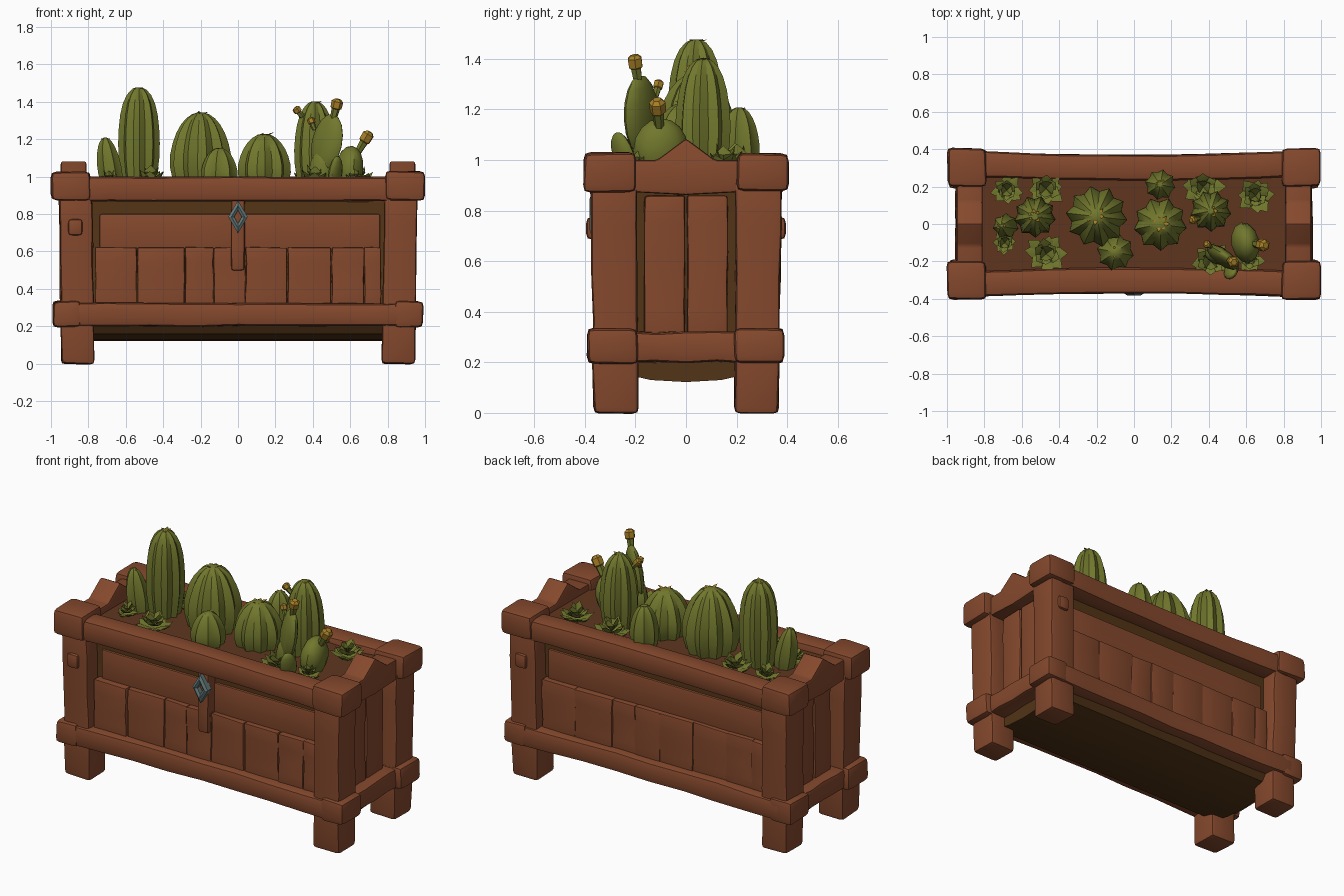
import bpy, bmesh, math, random
from mathutils import Vector, Matrix

if "Cube" in bpy.data.objects:
    bpy.data.objects.remove(bpy.data.objects["Cube"])
random.seed(4)

def material(name, col):
    m = bpy.data.materials.new(name)
    m.diffuse_color = (*col, 1)
    m.use_nodes = True
    m.node_tree.nodes["Principled BSDF"].inputs["Base Color"].default_value = m.diffuse_color
    return m

WOOD = material("red_brown_wood", (0.235, 0.066, 0.026))
DARK = material("dark_brown_wood", (0.085, 0.034, 0.008))
SOIL = material("brown_soil", (0.115, 0.036, 0.013))
GREEN = material("cactus_green", (0.165, 0.185, 0.026))
GOLD = material("flower_gold", (0.40, 0.22, 0.02))
METAL = material("grey_metal", (0.13, 0.20, 0.20))

def finish(bm, name, mats, angle=35):
    bmesh.ops.recalc_face_normals(bm, faces=bm.faces[:])
    me = bpy.data.meshes.new(name)
    bm.to_mesh(me)
    bm.free()
    for m in mats:
        me.materials.append(m)
    for p in me.polygons:
        p.use_smooth = True
    me.set_sharp_from_angle(angle=math.radians(angle))
    ob = bpy.data.objects.new(name, me)
    bpy.context.collection.objects.link(ob)
    return ob

def box(name, a, b, mat=WOOD, bevel=0.02, axis=0, cuts=0, warp=None, jitter=0.0):
    """Chiselled timber between two corners, optionally cut along one axis and warped."""
    a, b = Vector(a), Vector(b)
    bm = bmesh.new()
    bmesh.ops.create_cube(bm, size=1)
    for v in bm.verts:
        v.co = Vector((a[i] + (b[i] - a[i]) * (v.co[i] + 0.5)) for i in range(3))
    no = Vector((axis == 0, axis == 1, axis == 2))
    for k in range(1, cuts + 1):
        bmesh.ops.bisect_plane(bm, geom=bm.verts[:] + bm.edges[:] + bm.faces[:],
                               plane_co=a.lerp(b, k / (cuts + 1)), plane_no=no)
    for v in bm.verts:
        if warp:
            v.co = Vector(warp(v.co.copy()))
        v.co += Vector(random.uniform(-jitter, jitter) for _ in range(3))
    bmesh.ops.recalc_face_normals(bm, faces=bm.faces[:])
    if bevel:
        sharp = [e for e in bm.edges if e.calc_face_angle(0) > 0.6]
        bmesh.ops.bevel(bm, geom=sharp, offset=bevel, segments=2, profile=0.6, affect='EDGES')
    return finish(bm, name, [mat])

def extrude_x(name, prof, x0, x1, mat, bevel=0.0):
    """Closed y-z profile extruded along x."""
    bm = bmesh.new()
    f = bm.faces.new([bm.verts.new((x0, y, z)) for y, z in prof])
    r = bmesh.ops.extrude_face_region(bm, geom=[f])
    for v in r["geom"]:
        if isinstance(v, bmesh.types.BMVert):
            v.co.x = x1
    bmesh.ops.recalc_face_normals(bm, faces=bm.faces[:])
    if bevel:
        bmesh.ops.bevel(bm, geom=bm.edges[:], offset=bevel, segments=2, profile=0.6, affect='EDGES')
    return finish(bm, name, [mat])

# ---- planter body and soil
extrude_x("planter_body", [(-.275, .93), (-.275, .3), (-.31, .22), (-.27, .16), (-.14, .13), (0, .122),
                           (.14, .13), (.27, .16), (.31, .22), (.275, .3), (.275, .93)], -.85, .85, DARK)
box("soil", (-.84, -.27, .9), (.84, .27, .96), SOIL, 0, cuts=8, jitter=.006)

# ---- corner posts, corner blocks and pegs
for sx in (-1, 1):
    for sy in (-1, 1):
        box("corner_post", (sx * .77, sy * .19, 0), (sx * .945, sy * .365, .92), bevel=.022, axis=2, cuts=4,
            warp=lambda c: (c.x * (1 + .014 * c.z), c.y * (1 + .04 * c.z), c.z), jitter=.004)
        box("top_corner_block", (sx * .79, sy * .2, .875), (sx * .998, sy * .405, 1.028), bevel=.03, jitter=.005)
        box("bottom_corner_block", (sx * .84, sy * .19, .195), (sx * .99, sy * .39, .335), bevel=.028, jitter=.004)
    box("post_peg", (sx * .83, sx * .34, .685), (sx * .91, sx * .395, .775), bevel=.025)

# ---- long rails, bowed inward toward the middle
def bow(c):
    return (c.x, c.y - math.copysign(.022 * (1 - (c.x / .9) ** 2), c.y), c.z)
for sy, side in ((-1, "front"), (1, "back")):
    box(side + "_top_rail", (-.9, sy * .255, .868), (.9, sy * .392, 1.0), bevel=.035, cuts=7, warp=bow, jitter=.003)
    box(side + "_bottom_rail", (-.93, sy * .25, .2), (.93, sy * .39, .325), bevel=.032, cuts=7, warp=bow, jitter=.004)

# ---- end rails with the gabled top
gable = [(-.25, .875), (0, .862), (.25, .875), (.25, 1.0), (.115, 1.0), (0, 1.085), (-.115, 1.0), (-.25, 1.0)]
for sx, side in ((-1, "left"), (1, "right")):
    extrude_x(side + "_end_top_rail", gable, sx * .81, sx * .948, WOOD, .014)
    box(side + "_end_bottom_rail", (sx * .82, -.24, .2), (sx * .955, .24, .32), bevel=.028, axis=1, cuts=3, jitter=.005)
    # end boards
    for y0, y1 in ((-.165, -.004), (.004, .165)):
        box(side + "_end_board", (sx * .83, y0, .29), (sx * .885, y1, .86), bevel=.014, axis=2, cuts=4, jitter=.003)

# ---- lower planks and upper panels on front and back
edges = [-.765, -.54, -.285, -.13, .04, .265, .5, .675, .765]
for sy, side in ((-1, "front"), (1, "back")):
    for x0, x1 in zip(edges, edges[1:]):
        d = random.uniform(.312, .33)
        box(side + "_plank", (x0 * -sy + .002, sy * .25, .29), (x1 * -sy - .002, sy * d, .622), bevel=.008,
            axis=2, cuts=3, jitter=.0035)
for x0, x1 in ((-.74, -.035), (.035, .76)):
    box("front_upper_panel", (x0, -.26, .6), (x1, -.288, .80), bevel=.012, cuts=3)
box("back_upper_panel", (-.75, .26, .6), (.75, .288, .80), bevel=.012, cuts=5)
box("front_centre_post", (-.035, -.25, .5), (.035, -.345, .89), bevel=.015, axis=2, cuts=2, jitter=.003)

# ---- diamond-shaped metal latch
bm = bmesh.new()
loops = []
for w, h, y in ((.052, .088, -.335), (.052, .088, -.372), (.036, .06, -.382), (.02, .036, -.372), (.02, .036, -.335)):
    loops.append([bm.verts.new((w * math.cos(k * math.pi / 2), y, .785 + h * math.sin(k * math.pi / 2))) for k in range(4)])
for A, B in zip(loops, loops[1:] + loops[:1]):
    for k in range(4):
        bm.faces.new((A[k], A[k - 1], B[k - 1], B[k]))
finish(bm, "diamond_latch", [METAL], 20)

# ---- plants
def leaf(bm, base, ang, lift, length, width, mi=0):
    """Pointed fleshy leaf: a stretched six-point solid."""
    d = Vector((math.cos(ang) * math.cos(lift), math.sin(ang) * math.cos(lift), math.sin(lift)))
    s = Vector((-math.sin(ang), math.cos(ang), 0))
    n = d.cross(s)
    m = base + d * length * .6
    b, t = bm.verts.new(base), bm.verts.new(base + d * length + n * width * .15)
    ring = [bm.verts.new(m + o) for o in (s * width, n * width * .25, -s * width, -n * width * .35)]
    for k in range(4):
        for tip in (b, t):
            bm.faces.new((tip, ring[k - 1], ring[k])).material_index = mi

def cactus(name, x, y, z1, r, power=2.2, ribs=9, lean=(0, 0), z0=.93):
    """Ribbed cactus with a crown of small flower petals."""
    bm = bmesh.new()
    rings, n, h = [], ribs * 2, z1 - z0
    for t in (0, .15, .3, .45, .6, .73, .84, .92, .97, .995):
        rad = r * math.sqrt(1 - t ** power) * (.74 + .26 * math.sin(min(1, t / .45) * math.pi / 2))
        cx, cy = x + lean[0] * (t - .5), y + lean[1] * (t - .5)
        rings.append([bm.verts.new((cx + rad * q * math.cos(a), cy + rad * q * math.sin(a), z0 + h * t))
                      for k in range(n) for a in [k * 2 * math.pi / n + .2] for q in [1.02 if k % 2 else .84]])
    for A, B in zip(rings, rings[1:]):
        for k in range(n):
            bm.faces.new((A[k - 1], A[k], B[k], B[k - 1]))
    bm.faces.new(rings[-1])
    bm.faces.new(rings[0][::-1])
    top = Vector((x + lean[0] * .5, y + lean[1] * .5, z1 - .012))
    for k in range(7):
        leaf(bm, top, k * 2 * math.pi / 7, random.uniform(-.1, .35), r * random.uniform(.22, .4), .011, 1)
    finish(bm, name, [GREEN, GOLD], 30)

cactus("tall_column_cactus", -.53, .04, 1.48, .112, 5)
cactus("small_left_cactus", -.69, -.01, 1.21, .068, 3, 7, (-.04, 0))
cactus("large_round_cactus", -.20, .04, 1.345, .172, 2.6, 10)
cactus("small_round_cactus", -.10, -.15, 1.155, .105, 2.4, 8)
cactus("middle_round_cactus", .14, 0, 1.23, .15, 2.5, 9)
cactus("back_round_cactus", .14, .21, 1.21, .085, 3, 8)
cactus("right_column_cactus", .41, .07, 1.405, .112, 4, 9)

def pad(name, base, tip, r, flat, ang):
    """Prickly pear pad: an ellipsoid from base to tip, flattened across one direction."""
    base, tip = Vector(base), Vector(tip)
    up = (tip - base).normalized()
    w = Vector((math.cos(ang), math.sin(ang), 0))
    w = (w - up * w.dot(up)).normalized()
    n = up.cross(w)
    M = Matrix((w * r, n * flat, up * (tip - base).length / 2)).transposed()
    bm = bmesh.new()
    bmesh.ops.create_uvsphere(bm, u_segments=12, v_segments=8, radius=1)
    for v in bm.verts:
        v.co = (base + tip) / 2 + M @ (v.co * Vector((1, 1, 1)).x)
    finish(bm, name, [GREEN])

def bud(name, base, tip, r):
    """Flower bud: green flared stalk with a gold cap."""
    base, tip = Vector(base), Vector(tip)
    q = (tip - base).to_track_quat('Z', 'Y')
    h = (tip - base).length
    bm = bmesh.new()
    rings = [[bm.verts.new(base + q @ Vector((r * s * math.cos(k * math.pi / 3), r * s * math.sin(k * math.pi / 3), h * t)))
              for k in range(6)] for t, s in ((0, .6), (.5, .75), (.55, 1), (.88, 1.05), (1, .55))]
    for i, (A, B) in enumerate(zip(rings, rings[1:])):
        for k in range(6):
            bm.faces.new((A[k - 1], A[k], B[k], B[k - 1])).material_index = int(i > 0)
    bm.faces.new(rings[-1]).material_index = 1
    finish(bm, name, [GREEN, GOLD])

pad("large_pear_pad", (.44, -.17, 1.02), (.51, -.185, 1.335), .10, .04, -.65)
pad("lower_pear_pad", (.43, -.16, .92), (.46, -.17, 1.15), .07, .05, -.4)
pad("small_pear_pad", (.51, -.22, .93), (.53, -.275, 1.11), .05, .028, .9)
pad("right_pear_pad", (.58, -.10, .92), (.61, -.10, 1.165), .075, .11, .2)
bud("pear_top_bud", (.51, -.19, 1.31), (.535, -.205, 1.415), .03)
bud("pear_side_bud", (.41, -.12, 1.25), (.385, -.105, 1.315), .02)
bud("column_side_bud", (.345, .03, 1.32), (.305, .02, 1.37), .022)
bud("right_pear_bud", (.64, -.105, 1.13), (.705, -.115, 1.24), .032)

# ---- leafy rosettes around the cacti
for x, y, r in ((-.47, .19, .105), (-.47, -.16, .11), (-.68, .18, .085), (.37, .2, .115), (.65, .15, .105),
                (.41, -.2, .11), (.62, -.19, .08), (-.69, -.1, .07)):
    bm = bmesh.new()
    for tier, (count, lift, s) in enumerate(((8, .25, 1), (6, .65, .85), (4, 1.05, .8))):
        for k in range(count):
            leaf(bm, Vector((x, y, .955 + .012 * tier)), (k + .5 * tier) * 2 * math.pi / count + random.uniform(-.2, .2),
                 lift + random.uniform(-.1, .15), r * s * random.uniform(.9, 1.15), r * .33)
    finish(bm, "succulent_rosette", [GREEN])
